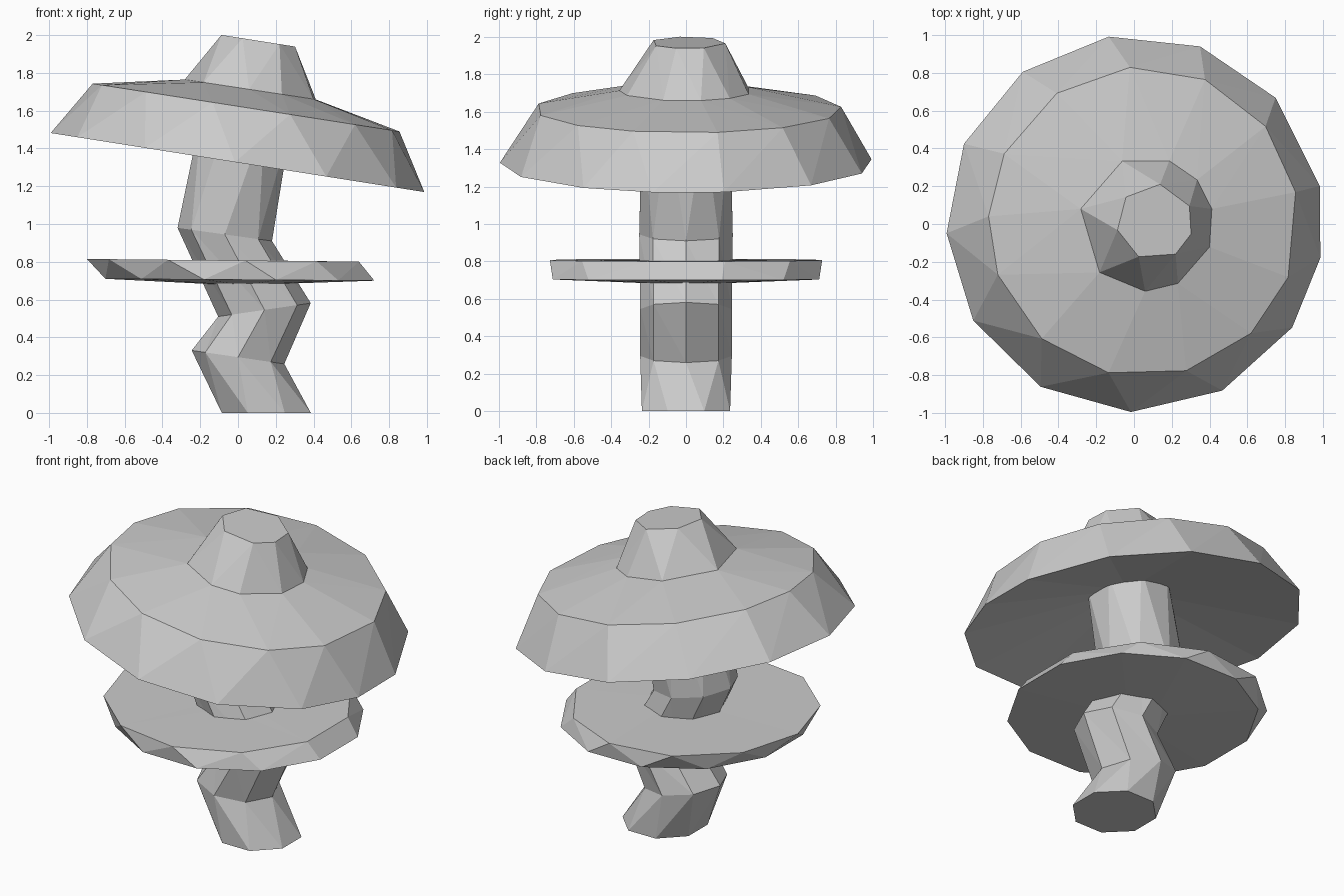
import bpy
import bmesh
from math import cos, sin, radians

if "Cube" in bpy.data.objects:
    bpy.data.objects.remove(bpy.data.objects["Cube"])


def even(n, start=0.0):
    return [start + 360.0 * k / n for k in range(n)]


def loft(name, rings):
    """Skin tilted rings (cx, cy, radius, z, slope, angles) and close both ends."""
    bm = bmesh.new()
    loops = []
    for cx, cy, r, z, slope, angles in rings:
        verts = []
        for a in angles:
            x = cx + r * cos(radians(a))
            y = cy + r * sin(radians(a))
            verts.append(bm.verts.new((x, y, z + slope * x)))
        loops.append((verts, angles))
    for (va, aa), (vb, ab) in zip(loops, loops[1:]):
        na, nb = len(va), len(vb)
        ea, eb = aa + [aa[0] + 360], ab + [ab[0] + 360]
        i = j = 0
        while i < na or j < nb:
            if j == nb or (i < na and ea[i] + ea[i + 1] <= eb[j] + eb[j + 1]):
                bm.faces.new((va[i], va[(i + 1) % na], vb[j % nb]))
                i += 1
            else:
                bm.faces.new((va[i % na], vb[(j + 1) % nb], vb[j]))
                j += 1
    bm.faces.new(loops[0][0][::-1])
    bm.faces.new(loops[-1][0])
    bmesh.ops.recalc_face_normals(bm, faces=bm.faces)
    mesh = bpy.data.meshes.new(name)
    bm.to_mesh(mesh)
    bm.free()
    obj = bpy.data.objects.new(name, mesh)
    bpy.context.collection.objects.link(obj)
    return obj


# Zigzag stem
eight = even(8)
eight_turned = even(8, 22.5)
loft("stem", [
    (0.15, 0, 0.255, 0.0, 0.0, eight_turned),
    (0.0, 0, 0.245, 0.295, -0.146, eight),
    (0.14, 0, 0.245, 0.525, 0.146, eight),
    (-0.07, 0, 0.25, 0.935, -0.14, eight),
    (0.045, 0, 0.255, 1.57, -0.15, eight_turned),
])

# Skewed ring around the stem
eleven = even(11, 360 / 22)
twelve = even(12, 15)
loft("stem_ring", [
    (0.03, 0, 0.2, 0.683, 0.0, twelve),
    (0.01, 0, 0.737, 0.705, -0.007, twelve),
    (-0.065, 0, 0.735, 0.807, -0.01, eleven),
    (0.03, 0, 0.2, 0.806, 0.0, eleven),
])

# Tilted cap: hollow underside, rim, shoulder and a knob on top
rim = [11.5, 41.8, 69.8, 98, 126.5, 155, 183, 211, 240, 268.8, 297.6, 326.5, 349.5]
shoulder = [11, 38, 66.6, 95, 124, 154, 178, 200, 229, 257, 286, 314, 339]
knob_base = [13, 41, 70, 111, 167, 226, 269, 298, 340]
knob_top = [25, 82, 139, 192, 245, 303, 342]
loft("cap", [
    (0.04, 0, 0.2, 1.5, -0.158, rim),
    (0.005, 0.003, 0.998, 1.325, -0.158, rim),
    (0.05, 0.012, 0.82, 1.623, -0.156, shoulder),
    (0.065, 0, 0.356, 1.722, -0.152, knob_base),
    (0.11, 0.01, 0.202, 1.987, -0.158, knob_top),
])
